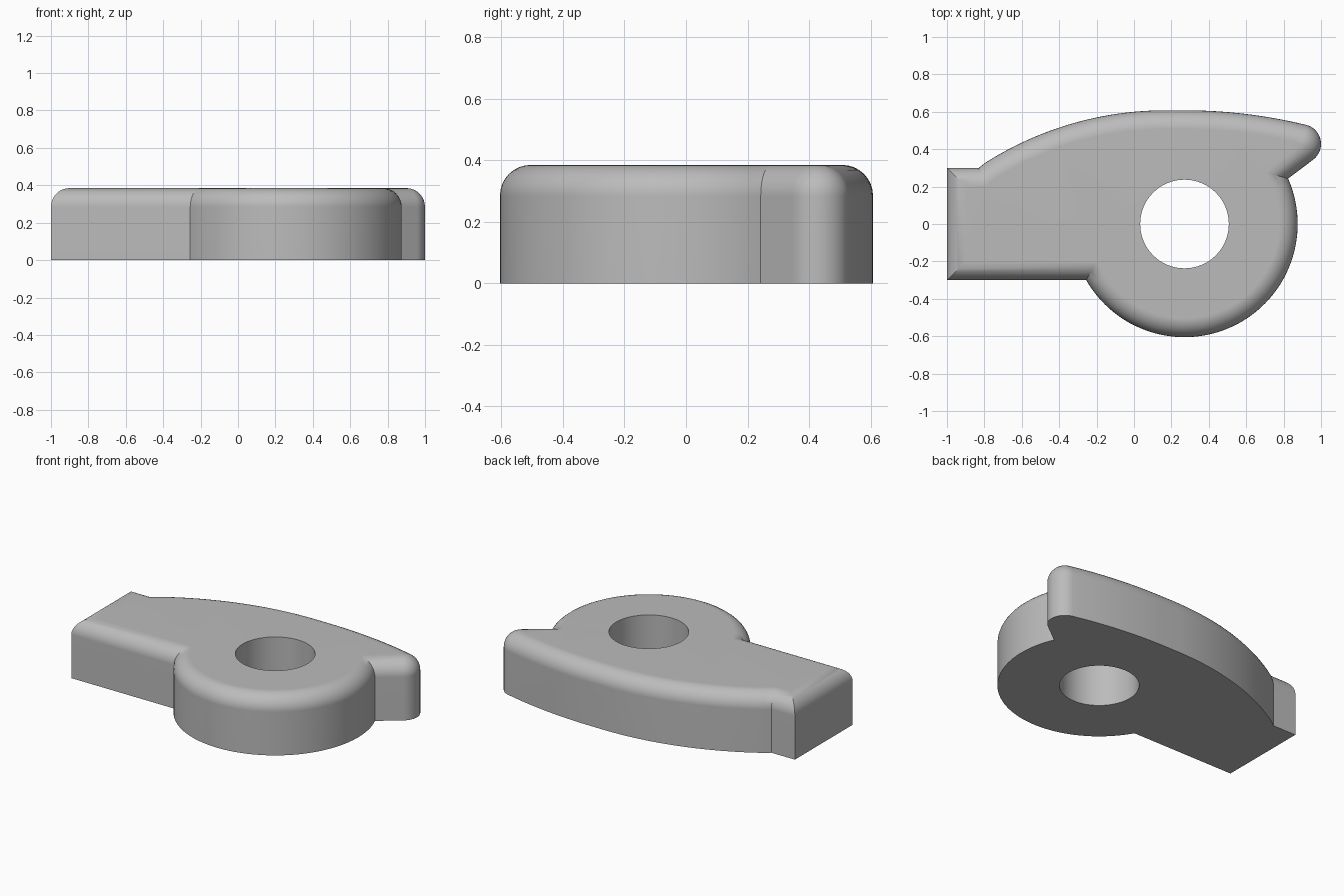
import bpy, bmesh
from math import sin, cos, pi, radians, asin, atan2, sqrt
from mathutils import Vector

cube = bpy.data.objects.get("Cube")
if cube:
    bpy.data.objects.remove(cube)

HEIGHT, FILLET = 0.385, 0.1
HUB = Vector((0.27, 0))


def arc(c, r, a0, a1, n):
    return [Vector((c[0] + r * cos(a0 + (a1 - a0) * i / n),
                    c[1] + r * sin(a0 + (a1 - a0) * i / n))) for i in range(n + 1)]


def inset(pts, d):
    """Move a counter-clockwise outline inwards with mitred corners."""
    out = []
    for i, p in enumerate(pts):
        a = (p - pts[i - 1]).normalized()
        b = (pts[(i + 1) % len(pts)] - p).normalized()
        na, nb = Vector((-a.y, a.x)), Vector((-b.y, b.x))
        out.append(p + (na + nb) * d / (1 + na.dot(nb)))
    return out


# Outline: arm end, round hub, rounded beak, long curved back
R_HUB, HALF = 0.605, 0.3
outline = [Vector((-1, HALF)), Vector((-1, -HALF))]
outline += arc(HUB, R_HUB, pi + asin(HALF / R_HUB), 2 * pi + atan2(0.242, 0.552), 56)
tip_r, slope = 0.105, asin(0.65 / 2.74)
outline += arc((0.895, 0.428), tip_r, radians(-53), pi / 2 - slope, 16)
outline += arc((0.27, 0.608 - 2.74), 2.74, pi / 2 - slope, pi / 2, 16)[1:]
outline += arc((0.17, 0.608 - 1.8), 1.8, pi / 2, pi / 2 + asin(1 / 1.8), 28)
outline[-1].y = HALF

# Stack of rings: straight wall, then the rounded upper edge
bm = bmesh.new()


def ring(pts, z):
    return [bm.verts.new((p.x, p.y, z)) for p in pts]


def skin(lower, upper):
    for i in range(len(lower)):
        j = (i + 1) % len(lower)
        bm.faces.new((lower[i], lower[j], upper[j], upper[i]))


rings = [ring(outline, 0)]
for k in range(9):
    t = k / 8 * pi / 2
    rings.append(ring(inset(outline, FILLET * (1 - cos(t))),
                      HEIGHT - FILLET + FILLET * sin(t)))
for lo, up in zip(rings, rings[1:]):
    skin(lo, up)

# Straight shaft hole
circle = arc(HUB, 0.237, 0, 2 * pi, 64)[:-1]
hole_low, hole_top = ring(circle, 0), ring(circle, HEIGHT)
skin(hole_top, hole_low)

# Flat top and bottom around the hole
for outer, inner, up in ((rings[0], hole_low, -1), (rings[-1], hole_top, 1)):
    edges = [bm.edges.get((loop[i - 1], loop[i]))
             for loop in (outer, inner) for i in range(len(loop))]
    bmesh.ops.triangle_fill(bm, edges=edges, use_beauty=True, normal=(0, 0, up))
bmesh.ops.recalc_face_normals(bm, faces=bm.faces)

mesh = bpy.data.meshes.new("lever_cam")
bm.to_mesh(mesh)
bm.free()
obj = bpy.data.objects.new("lever_cam", mesh)
bpy.context.collection.objects.link(obj)

grey = bpy.data.materials.new("light_grey")
grey.use_nodes = True
grey.diffuse_color = (0.5, 0.5, 0.5, 1)
grey.node_tree.nodes["Principled BSDF"].inputs["Base Color"].default_value = grey.diffuse_color
mesh.materials.append(grey)

# Smooth curves, crisp corners, flat caps
bpy.ops.object.select_all(action='DESELECT')
obj.select_set(True)
bpy.context.view_layer.objects.active = obj
bpy.ops.object.shade_smooth_by_angle(angle=radians(30))
weighted = obj.modifiers.new("weighted_normals", 'WEIGHTED_NORMAL')
weighted.keep_sharp = True
